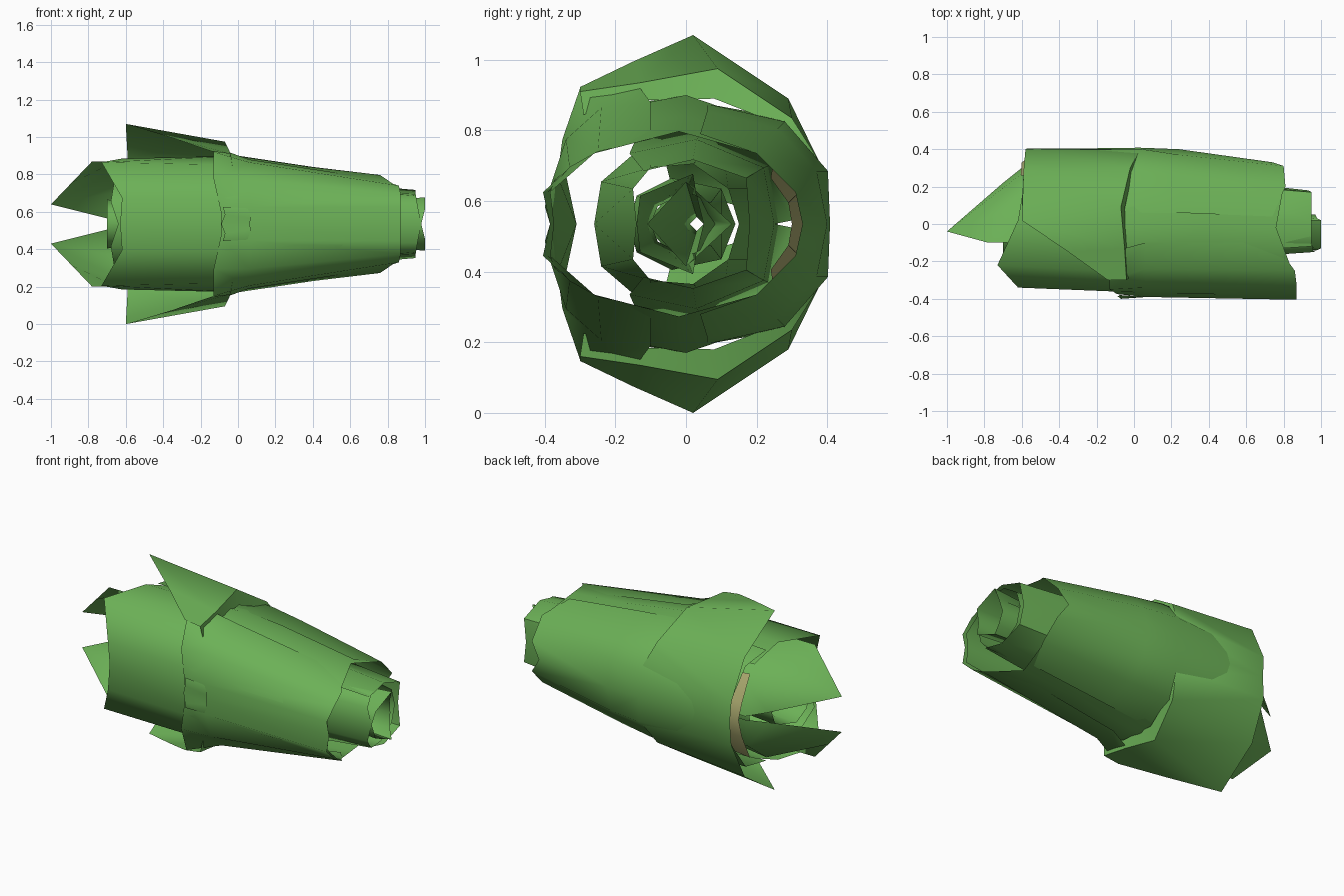
import bpy, math

MID_Z = 0.535  # every leaf is symmetric about this height


def material(name, rgb):
    m = bpy.data.materials.new(name)
    m.diffuse_color = (*rgb, 1)
    return m


GREEN = material("leaf green", (0.15, 0.44, 0.095))
TAN = material("pale tan", (0.46, 0.45, 0.18))


def leaf(name, rows, mat=GREEN):
    """Loft a sheet through rows of points (z measured from MID_Z), mirrored in z."""
    n = len(rows[0])
    verts = [p for row in rows for p in row]
    faces = [(r * n + c, r * n + c + 1, (r + 1) * n + c + 1, (r + 1) * n + c)
             for r in range(len(rows) - 1) for c in range(n - 1)]
    me = bpy.data.meshes.new(name)
    me.from_pydata(verts, [], faces)
    me.materials.append(mat)
    ob = bpy.data.objects.new(name, me)
    bpy.context.collection.objects.link(ob)
    ob.location.z = MID_Z
    mod = ob.modifiers.new("mirror", 'MIRROR')
    mod.use_axis = (False, False, True)
    bpy.ops.object.select_all(action='DESELECT')
    ob.select_set(True)
    bpy.context.view_layer.objects.active = ob
    bpy.ops.object.shade_smooth_by_angle(angle=math.radians(55))
    return ob


# front wrapping leaf, full length
leaf("front_leaf", [
    [(-.63, -.31, 0), (-.62, -.34, .14), (-.73, -.22, .33), (-.62, .02, .35), (-.59, .2, .28)],
    [(0, -.365, 0), (0, -.365, .14), (0, -.26, .315), (0, 0, .365), (0, .22, .29)],
    [(.4, -.375, 0), (.4, -.375, .12), (.4, -.25, .255), (.4, 0, .305), (.4, .21, .24)],
    [(.86, -.375, 0), (.86, -.385, .09), (.85, -.26, .2), (.76, -.02, .262), (.80, .2, .2)],
])

# overlapping front leaf, from the middle to the narrow end
leaf("front_overlap_leaf", [
    [(-.09, -.37, 0), (-.09, -.375, .06), (-.13, -.35, .24), (-.13, -.30, .385), (-.05, -.13, .385)],
    [(.06, -.375, 0), (.06, -.39, .09), (.06, -.34, .24), (.06, -.24, .33), (.06, -.1, .345)],
    [(.87, -.385, 0), (.87, -.405, .09), (.87, -.33, .16), (.86, -.25, .205), (.75, -.1, .24)],
])

# back wrapping leaf
leaf("back_leaf", [
    [(-.57, .40, 0), (-.57, .39, .13), (-.59, .28, .30), (-.6, .1, .33)],
    [(.03, .408, 0), (.03, .402, .15), (.03, .28, .29), (.03, .06, .34)],
    [(.24, .40, 0), (.24, .37, .15), (.24, .26, .27), (.24, .06, .32)],
    [(.74, .33, 0), (.80, .31, .09), (.81, .2, .2), (.74, .04, .255)],
])

# outer leaf flaring to a high peak at the wide end, its edge folded down
leaf("outer_flared_leaf", [
    [(-.57, .405, 0), (-.58, .40, .13), (-.59, .29, .355), (-.6, .02, .535),
     (-.35, -.15, .46), (-.14, -.30, .388)],
    [(.03, .40, 0), (.03, .395, .15), (-.02, .30, .30), (-.07, .09, .44),
     (-.05, -.13, .40), (-.04, -.30, .375)],
    [(.05, .39, 0), (.04, .385, .14), (-.01, .27, .28), (-.05, .08, .355),
     (-.04, -.13, .35), (-.03, -.29, .31)],
])

# inner leaf with the pointed tip, narrowing to the other end
leaf("pointed_inner_leaf", [
    [(-.70, .22, .03), (-1, -.04, .105), (-.89, -.07, .22), (-.78, -.10, .335)],
    [(-.6, .30, .01), (-.6, .27, .18), (-.6, .1, .31), (-.65, -.1, .335)],
    [(.3, .25, 0), (.3, .22, .16), (.3, .03, .24), (.3, -.16, .2)],
    [(.93, .18, 0), (.95, .17, .13), (.95, .02, .182), (.95, -.12, .15)],
])

# inner tube of rolled leaf
leaf("inner_tube", [
    [(-.64, -.26, 0), (-.68, -.24, .12), (-.66, -.1, .24), (-.62, .1, .24), (-.6, .24, .1), (-.6, .26, 0)],
    [(.98, -.14, 0), (.96, -.15, .10), (.95, -.1, .16), (.93, .02, .17), (.93, .12, .1), (.93, .15, 0)],
])

# core rolls, pinched shut in the middle of the bundle
leaf("core_tube", [
    [(-.70, -.16, 0), (-.70, -.14, .08), (-.70, -.04, .13), (-.66, .1, .1), (-.66, .14, 0)],
    [(.1, -.10, 0), (.1, -.08, .05), (.1, .0, .09), (.1, .07, .06), (.1, .10, 0)],
    [(.98, -.14, 0), (1, -.13, .08), (1, .02, .142), (.98, .03, .08), (.97, .05, 0)],
])
leaf("core_bud", [
    [(-.55, -.12, 0), (-.55, -.02, .11), (-.55, .12, 0)],
    [(.1, .01, 0), (.1, .03, .02), (.1, .05, 0)],
    [(.85, -.11, 0), (.85, .0, .12), (.85, .13, 0)],
])

# small curled flap at the front edge
leaf("front_flap", [
    [(-.09, -.385, 0), (-.07, -.40, .05), (-.08, -.38, .09)],
    [(.06, -.385, 0), (.07, -.39, .03), (.05, -.388, .085)],
])

# pale lining that shows at the wide end
leaf("pale_lining", [
    [(-.585, .34, 0), (-.60, .33, .1), (-.605, .26, .25)],
    [(.6, .30, 0), (.6, .29, .06), (.6, .24, .13)],
], TAN)
